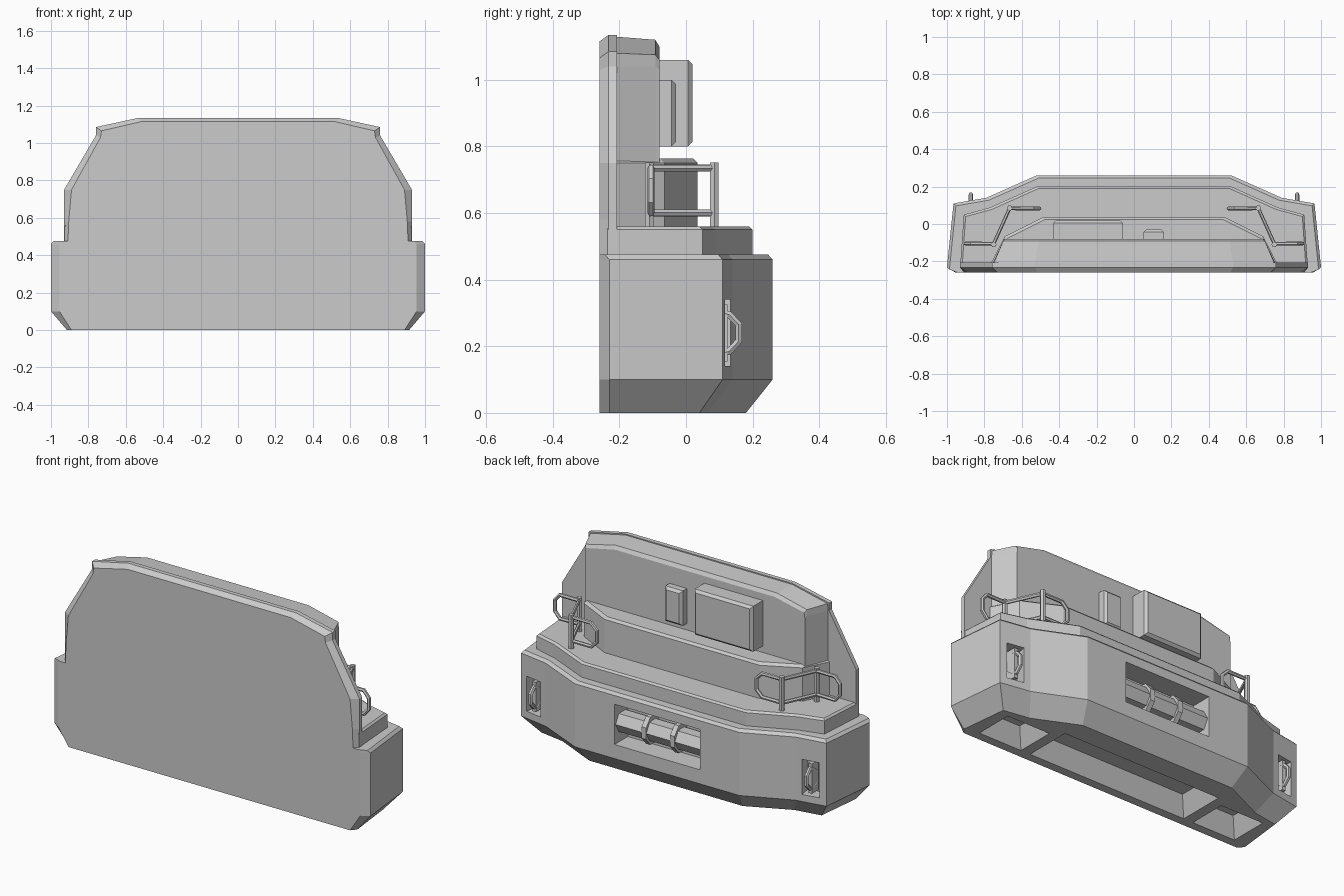
import bpy, bmesh, math
from mathutils import Matrix, Vector

cube = bpy.data.objects.get("Cube")
if cube:
    bpy.data.objects.remove(cube)

grey = bpy.data.materials.new("plain grey")
grey.use_nodes = True
grey.diffuse_color = (0.6, 0.6, 0.6, 1)
grey.node_tree.nodes["Principled BSDF"].inputs["Base Color"].default_value = (0.6, 0.6, 0.6, 1)


def finish(name, bm):
    bmesh.ops.recalc_face_normals(bm, faces=bm.faces)
    mesh = bpy.data.meshes.new(name)
    bm.to_mesh(mesh)
    bm.free()
    mesh.materials.append(grey)
    obj = bpy.data.objects.new(name, mesh)
    bpy.context.collection.objects.link(obj)
    return obj


def loft(name, rings):
    """Skin a stack of equal-length 3D rings and cap both ends."""
    bm = bmesh.new()
    rows = [[bm.verts.new(p) for p in ring] for ring in rings]
    n = len(rows[0])
    for a, b in zip(rows, rows[1:]):
        for i in range(n):
            j = (i + 1) % n
            bm.faces.new((a[i], a[j], b[j], b[i]))
    bm.faces.new(rows[0])
    bm.faces.new(rows[-1])
    return finish(name, bm)


def mirrored(half):
    return half + [(-x, v) for x, v in reversed(half)]


def plan(half, z):
    return [(x, y, z) for x, y in mirrored(half)]


def elevation(half, y):
    return [(x, y, z) for x, z in mirrored(half)]


def inset(half, d):
    """Pull the back of a plan inwards a little for a chamfered rim."""
    return [(x - d, max(y - d, -0.26)) for x, y in half]


def rect(x0, x1, y0, y1, z):
    return [(x0, y0, z), (x1, y0, z), (x1, y1, z), (x0, y1, z)]


def box(name, centre, size, angle=0):
    bm = bmesh.new()
    m = Matrix.Translation(centre) @ Matrix.Rotation(angle, 4, "Z") @ Matrix.Diagonal((*size, 1))
    bmesh.ops.create_cube(bm, size=1, matrix=m)
    return finish(name, bm)


def cut(target, cutter):
    mod = target.modifiers.new("cut", "BOOLEAN")
    mod.operation, mod.solver, mod.object = "DIFFERENCE", "EXACT", cutter
    deps = bpy.context.evaluated_depsgraph_get()
    mesh = bpy.data.meshes.new_from_object(target.evaluated_get(deps))
    target.modifiers.clear()
    target.data = mesh
    bpy.data.objects.remove(cutter)


def tube(name, points, radius, closed=False):
    curve = bpy.data.curves.new(name, "CURVE")
    curve.dimensions = "3D"
    curve.bevel_depth, curve.bevel_resolution = radius, 1
    curve.use_fill_caps = True
    spline = curve.splines.new("POLY")
    spline.points.add(len(points) - 1)
    for sp, p in zip(spline.points, points):
        sp.co = (*p, 1)
    spline.use_cyclic_u = closed
    curve.materials.append(grey)
    obj = bpy.data.objects.new(name, curve)
    bpy.context.collection.objects.link(obj)
    for s in curve.splines:
        s.use_smooth = False
    return obj


# Wide base with chamfered foot and rim
foot = [(.89, -.26), (.915, -.23), (.885, .04), (.735, .065), (.485, .18)]
body = [(.955, -.26), (1, -.23), (.965, .11), (.79, .14), (.52, .26)]
base = loft("base", [plan(foot, 0), plan(body, .1), plan(body, .46), plan(inset(body, .013), .475)])

# Pockets underneath
for x0, x1, y1 in ((-.5, .5, .06), (.56, .83, .01), (-.83, -.56, .01)):
    t = .05
    cut(base, loft("pocket", [rect(x0 - t / 5, x1 + t / 5, -.22, y1 + .01, -.02),
                              rect(x0 + t, x1 - t, -.21 + t, y1 - t, .1)]))

# Rear opening and angled corner openings
cut(base, box("opening", (0, .24, .295), (.54, .2, .23)))
corner_angle = math.atan2(.03, .175)
for s in (1, -1):
    cut(base, box("corner_opening", (s * .875, .115, .24), (.1, .12, .2), -s * corner_angle))

# Hexagonal bar and guard rings in the rear opening
bm = bmesh.new()
bmesh.ops.create_cone(bm, cap_ends=True, segments=6, radius1=.06, radius2=.06, depth=.56,
                      matrix=Matrix.Translation((0, .19, .29)) @ Matrix.Rotation(math.pi / 2, 4, "Y"))
finish("rear_bar", bm)
for x in (-.09, .09):
    ring = []
    for r in (.085, .06):
        for dx in (-.014, .014):
            ring.append((r, dx))
    bm = bmesh.new()
    loops = []
    for i in range(8):
        a = math.tau * (i + .5) / 8
        loops.append([bm.verts.new((x + dx, .185 + r * math.cos(a) * .85, .29 + r * math.sin(a)))
                      for r, dx in (ring[0], ring[1], ring[3], ring[2])])
    for i in range(8):
        for k in range(4):
            a, b = loops[i], loops[(i + 1) % 8]
            bm.faces.new((a[k], a[(k + 1) % 4], b[(k + 1) % 4], b[k]))
    finish("bar_ring", bm)

# Tow hooks in the corner openings
for s in (1, -1):
    x = s * .872
    tube("tow_hook", [(x, .11, .18), (x, .13, .185), (x, .158, .215), (x, .158, .265),
                      (x, .13, .295), (x, .11, .3), (x, .07, .27), (x, .07, .21)], .012, True)
    box("hook_mount", (x, .095, .24), (.022, .06, .17))

# Stepped decks
deck = [(.93, -.235), (.91, .05), (.77, .088), (.52, .2)]
loft("deck", [plan(deck, .45), plan(deck, .55), plan(inset(deck, .01), .56)])
step = [(.77, -.22), (.69, -.065), (.49, .035)]
loft("upper_step", [plan(step, .54), plan(step, .75), plan(inset(step, .012), .763)])

# Tall front shield with bevelled outline
face = [(.91, .45), (.905, .58), (.89, .75), (.735, 1.03), (.73, 1.065), (.515, 1.115)]
edge = [(.93, .45), (.93, .58), (.93, .75), (.76, 1.04), (.76, 1.085), (.53, 1.135)]
loft("front_shield", [elevation(face, -.26), elevation(edge, -.232), elevation(edge, -.207)])

# Thick middle of the shield, tapering to the back
near = [(.76, .5), (.76, 1.04), (.755, 1.08), (.53, 1.13)]
far = [(.7, .5), (.7, 1.04), (.7, 1.075), (.51, 1.12)]
rim = [(.695, .5), (.695, 1.03), (.69, 1.06), (.505, 1.1)]
loft("shield_core", [elevation(near, -.22), elevation(far, -.092), elevation(rim, -.08)])

# Equipment boxes on the rear wall
for name, x0, x1, z1, y1 in (("large_box", -.43, -.06, 1.06, .02), ("small_box", .05, .16, 1.0, -.03)):
    b = .014
    rings = []
    for y, d in ((-.1, 0), (y1 - b, 0), (y1, b)):
        rings.append([(x0 + d, y, .8 + d), (x1 - d, y, .8 + d), (x1 - d, y, z1 - d), (x0 + d, y, z1 - d)])
    loft(name, rings)

# Handrails with two posts each
for s in (1, -1):
    lower, upper = .6, .735
    path = [(.9, -.105, .7), (.87, -.105, upper), (.75, -.105, upper), (.665, .083, upper),
            (.54, .083, upper), (.505, .083, .7), (.505, .083, .635), (.54, .083, lower),
            (.665, .083, lower), (.75, -.105, lower), (.87, -.105, lower), (.9, -.105, .635)]
    tube("handrail", [(s * x, y, z) for x, y, z in path], .011, True)
    for x, y in ((.75, -.11), (.665, .085)):
        tube("rail_post", [(s * x, y, .55), (s * x, y, .752)], .015)
